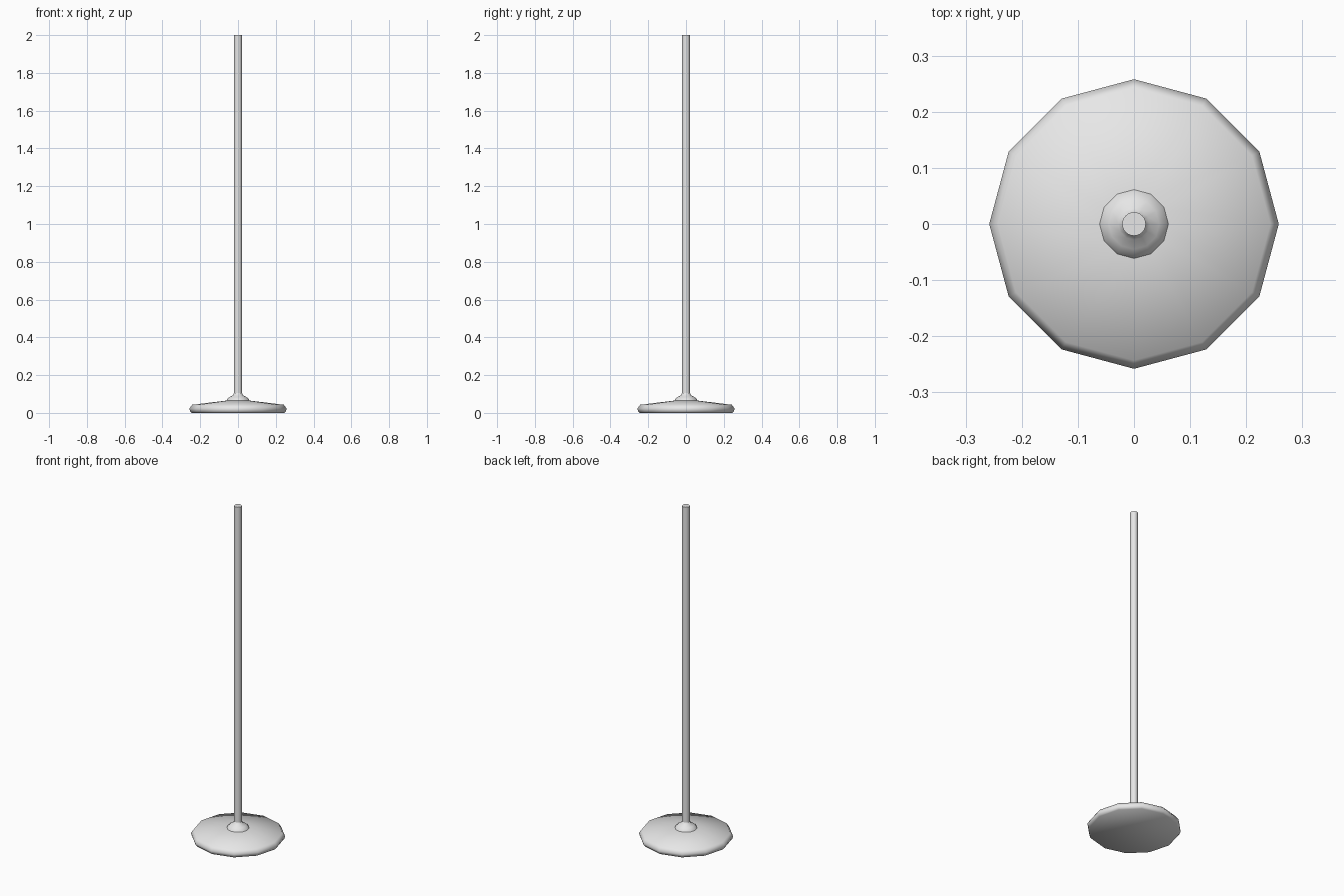
import bpy, bmesh, math

cube = bpy.data.objects.get("Cube")
if cube:
    bpy.data.objects.remove(cube, do_unlink=True)

grey = bpy.data.materials.new("light_grey")
grey.use_nodes = True
colour = (0.8, 0.8, 0.8, 1)
grey.diffuse_color = colour
grey.node_tree.nodes["Principled BSDF"].inputs["Base Color"].default_value = colour


def lathe(name, profile, sides, angle):
    """Revolve a (radius, height) profile around z and cap both ends."""
    bm = bmesh.new()
    rings = []
    for r, z in profile:
        rings.append([bm.verts.new((r * math.cos(math.tau * i / sides),
                                    r * math.sin(math.tau * i / sides), z))
                      for i in range(sides)])
    for low, high in zip(rings, rings[1:]):
        for i in range(sides):
            j = (i + 1) % sides
            bm.faces.new((low[i], low[j], high[j], high[i]))
    bm.faces.new(rings[0][::-1])
    bm.faces.new(rings[-1])
    mesh = bpy.data.meshes.new(name)
    bm.to_mesh(mesh)
    bm.free()
    mesh.materials.append(grey)
    obj = bpy.data.objects.new(name, mesh)
    bpy.context.collection.objects.link(obj)
    bpy.ops.object.select_all(action='DESELECT')
    obj.select_set(True)
    bpy.context.view_layer.objects.active = obj
    bpy.ops.object.shade_smooth_by_angle(angle=math.radians(angle))
    return obj


# Weighted foot with a bevelled rim and a gently sloping top
lathe("base", [(0.246, 0), (0.253, 0.008), (0.258, 0.022), (0.243, 0.043), (0.055, 0.066)], 12, 60)

# Rounded collar where the pole meets the foot
lathe("collar", [(0.062, 0.064), (0.057, 0.073), (0.045, 0.084), (0.028, 0.093), (0.021, 0.105)], 12, 60)

# Upright pole
lathe("pole", [(0.021, 0.06), (0.021, 2.0)], 24, 30)
